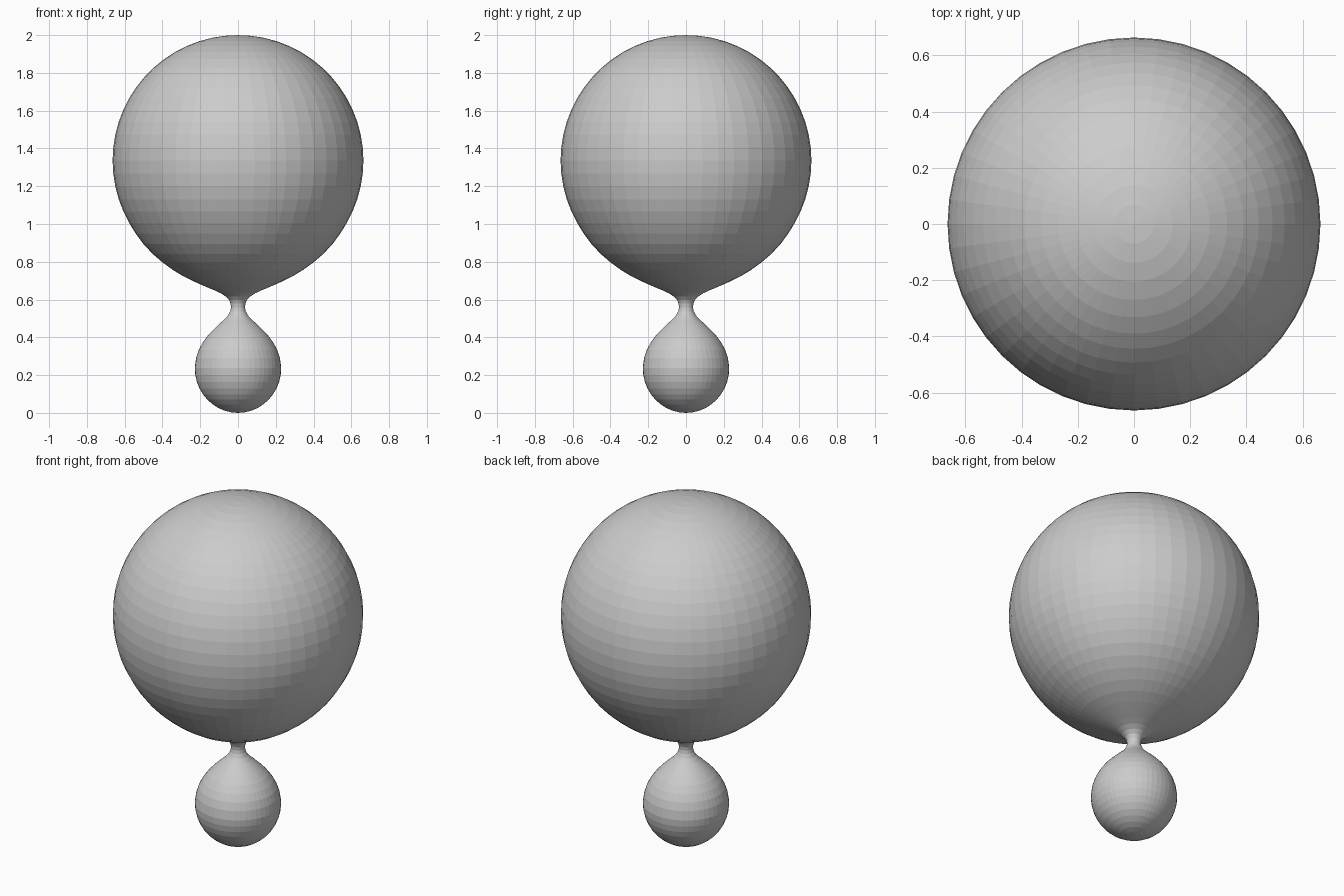
import bpy, bmesh, math

if "Cube" in bpy.data.objects:
    bpy.data.objects.remove(bpy.data.objects["Cube"])

SEGMENTS = 48

# Profile (radius, height): large ball, pinched neck, small drop
profile = [(0.664 * math.sin(math.radians(a)), 1.336 + 0.664 * math.cos(math.radians(a)))
           for a in range(0, 121, 6)]
profile += [(0.542, 0.95), (0.500, 0.893), (0.452, 0.842), (0.400, 0.797),
            (0.345, 0.757), (0.285, 0.721), (0.225, 0.692), (0.170, 0.668),
            (0.125, 0.649), (0.090, 0.633), (0.064, 0.616), (0.047, 0.597),
            (0.039, 0.578), (0.037, 0.558), (0.041, 0.538), (0.052, 0.517),
            (0.072, 0.495), (0.100, 0.470), (0.130, 0.441), (0.160, 0.409),
            (0.187, 0.372), (0.208, 0.333), (0.222, 0.290)]
profile += [(0.229 * math.cos(math.radians(a)), 0.238 - 0.238 * math.sin(math.radians(a)))
            for a in range(0, 91, 9)]
profile[0] = (0, 2.0)
profile[-1] = (0, 0.0)

# Spin the profile around z
bm = bmesh.new()
verts = [bm.verts.new((r, 0, z)) for r, z in profile]
edges = [bm.edges.new(pair) for pair in zip(verts, verts[1:])]
bmesh.ops.spin(bm, geom=verts + edges, cent=(0, 0, 0), axis=(0, 0, 1),
               angle=math.tau, steps=SEGMENTS)
bmesh.ops.remove_doubles(bm, verts=bm.verts, dist=0.0005)
bmesh.ops.recalc_face_normals(bm, faces=bm.faces)

mesh = bpy.data.meshes.new("pinched_balls")
bm.to_mesh(mesh)
bm.free()

# One plain grey, flat faces
grey = bpy.data.materials.new("light_grey")
grey.diffuse_color = (0.6, 0.6, 0.6, 1)
grey.use_nodes = True
grey.node_tree.nodes["Principled BSDF"].inputs["Base Color"].default_value = grey.diffuse_color
mesh.materials.append(grey)
bpy.context.collection.objects.link(bpy.data.objects.new("pinched_balls", mesh))
